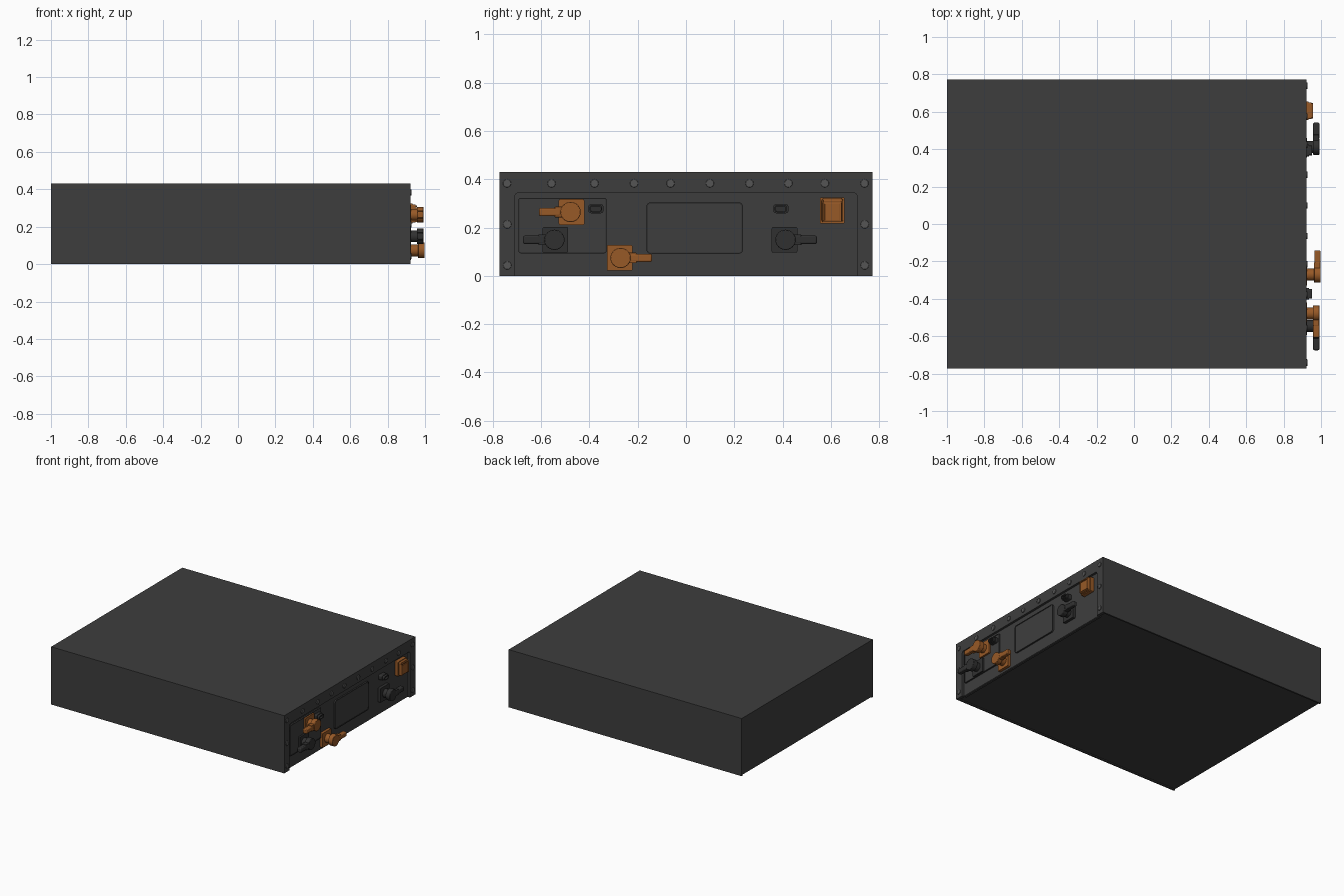
import bpy, bmesh, math

if "Cube" in bpy.data.objects:
    bpy.data.objects.remove(bpy.data.objects["Cube"])

def material(name, col):
    m = bpy.data.materials.new(name)
    m.diffuse_color = (*col, 1)
    m.use_nodes = True
    m.node_tree.nodes["Principled BSDF"].inputs["Base Color"].default_value = m.diffuse_color
    return m

DARK = material("dark_grey", (0.048, 0.048, 0.048))
BLACK = material("black", (0.03, 0.03, 0.03))
BOLT = material("bolt_grey", (0.09, 0.09, 0.09))
ORANGE = material("orange", (0.31, 0.1, 0.02))

def prism(name, pts, x0, x1, mat, bevel=0.0):
    """Extrude a (y, z) outline along x."""
    bm = bmesh.new()
    f = bm.faces.new([bm.verts.new((x0, y, z)) for y, z in pts])
    ext = bmesh.ops.extrude_face_region(bm, geom=[f])
    for v in ext["geom"]:
        if isinstance(v, bmesh.types.BMVert):
            v.co.x = x1
    bmesh.ops.recalc_face_normals(bm, faces=bm.faces)
    me = bpy.data.meshes.new(name)
    bm.to_mesh(me)
    bm.free()
    ob = bpy.data.objects.new(name, me)
    bpy.context.collection.objects.link(ob)
    me.materials.append(mat)
    if bevel:
        b = ob.modifiers.new("bevel", "BEVEL")
        b.width, b.segments, b.limit_method = bevel, 2, "ANGLE"
        b.angle_limit = math.radians(50)
    return ob

def rect(y0, y1, z0, z1, r=0.0, n=4):
    if r == 0:
        return [(y0, z0), (y1, z0), (y1, z1), (y0, z1)]
    pts = []
    for k, (y, z) in enumerate([(y1 - r, z1 - r), (y0 + r, z1 - r), (y0 + r, z0 + r), (y1 - r, z0 + r)]):
        for i in range(n + 1):
            a = math.pi / 2 * (k + i / n)
            pts.append((y + r * math.cos(a), z + r * math.sin(a)))
    return pts

def circle(y, z, r, n=24):
    return [(y + r * math.cos(2 * math.pi * i / n), z + r * math.sin(2 * math.pi * i / n)) for i in range(n)]

def smooth(ob):
    bpy.ops.object.select_all(action="DESELECT")
    bpy.context.view_layer.objects.active = ob
    ob.select_set(True)
    bpy.ops.object.shade_smooth_by_angle(angle=math.radians(35))

def ring(name, y0, y1, z0, z1, r, w, x0, x1, mat):
    """Thin raised outline following a rounded rectangle."""
    outer = rect(y0, y1, z0, z1, r)
    inner = rect(y0 + w, y1 - w, z0 + w, z1 - w, r - w)
    outer.append(outer[0])
    inner.append(inner[0])
    bm = bmesh.new()
    loops = [[bm.verts.new((x, y, z)) for y, z in p[:-1]]
             for x, p in ((x0, outer), (x1, outer), (x1, inner), (x0, inner))]
    n = len(loops[0])
    for k in range(4):
        a, b = loops[k], loops[(k + 1) % 4]
        for i in range(n):
            j = (i + 1) % n
            bm.faces.new((a[i], a[j], b[j], b[i]))
    bmesh.ops.recalc_face_normals(bm, faces=bm.faces)
    me = bpy.data.meshes.new(name)
    bm.to_mesh(me)
    bm.free()
    me.materials.append(mat)
    bpy.context.collection.objects.link(bpy.data.objects.new(name, me))

W, H, PX, FX = 0.772, 0.43, 0.905, 0.922

# Main case with shallow lips along the underside
prism("case", rect(-W, W, 0.008, H), -1, PX - 0.006, DARK)
for s, side in ((-1, "left"), (1, "right")):
    y = sorted((s * W, s * (W - 0.012)))
    prism("bottom_lip_" + side, rect(*y, 0, 0.008), -1, PX - 0.006, DARK)

# Front flange: arch around the recessed panel
arch = rect(-0.708, 0.708, -0.3, 0.344, 0.015)
arch_top = [p for p in arch if p[1] > 0]
frame = [(W, 0), (W, H), (-W, H), (-W, 0), (-0.708, 0)] + arch_top[::-1] + [(0.708, 0)]
prism("front_flange", frame, PX - 0.006, FX, DARK)

# Recessed panel with a rolled lower edge
prism("front_panel", rect(-0.708, 0.708, 0.004, 0.344), PX - 0.006, PX, DARK)
prism("panel_lower_edge", rect(-0.708, 0.708, 0.0, 0.012), PX - 0.02, PX - 0.003, DARK)

# Flange bolts
top_y = (-0.741, -0.557, -0.379, -0.215, -0.064, 0.099, 0.263, 0.424, 0.575, 0.739)
bolts = [(y, 0.383) for y in top_y] + [(s * 0.74, z) for s in (-1, 1) for z in (0.213, 0.043)]
for i, (y, z) in enumerate(bolts):
    smooth(prism(f"bolt_{i}", circle(y, z, 0.017, 16), FX - 0.002, FX + 0.006, BOLT, 0.002))

# Cover plates: left terminal plate and centre label plate
prism("terminal_plate", rect(-0.694, -0.329, 0.093, 0.323, 0.01), PX, PX + 0.008, DARK)
ring("terminal_plate_rim", -0.694, -0.329, 0.093, 0.323, 0.01, 0.005, PX, PX + 0.011, BLACK)
prism("centre_plate", rect(-0.164, 0.236, 0.091, 0.304, 0.018), PX, PX + 0.008, DARK)
ring("centre_plate_rim", -0.164, 0.236, 0.091, 0.304, 0.018, 0.006, PX, PX + 0.011, BLACK)

# Power connectors: square flange, neck, round head and side cable boot
def connector(name, y, z, d, mat, x1=0.992):
    h, xm = 0.053, x1 - 0.036
    c = y - d * 0.004
    prism(name + "_base", rect(c - h, c + h, z - h, z + h, 0.006), PX, FX + 0.004, mat)
    smooth(prism(name + "_neck", circle(y, z, 0.032), FX, xm, mat))
    smooth(prism(name + "_head", circle(y, z, 0.042), xm, x1, mat, 0.003))
    a, b = sorted((y, y + d * 0.066))
    prism(name + "_shoulder", rect(a, b, z - 0.022, z + 0.022), xm, x1 - 0.002, mat, 0.003)
    a, b = sorted((y + d * 0.04, y + d * 0.13))
    smooth(prism(name + "_boot", rect(a, b, z - 0.017, z + 0.017), xm + 0.002, x1 - 0.001, mat, 0.006))

connector("orange_connector_upper", -0.478, 0.264, -1, ORANGE)
connector("black_connector_left", -0.545, 0.149, -1, BLACK)
connector("orange_connector_lower", -0.271, 0.074, 1, ORANGE, 0.998)
connector("black_connector_right", 0.412, 0.149, 1, BLACK)

# Small signal sockets
for side, y in (("left", -0.373), ("right", 0.393)):
    smooth(prism(f"signal_socket_{side}", rect(y - 0.031, y + 0.031, 0.259, 0.296, 0.01), PX, 0.935, BLACK))
    ring(f"signal_socket_shell_{side}", y - 0.026, y + 0.026, 0.263, 0.292, 0.01, 0.006, 0.93, 0.952, BLACK)

# Orange service plug: flange, stepped body and grip ribs
prism("service_plug_flange", rect(0.555, 0.656, 0.217, 0.325, 0.005), PX, 0.932, ORANGE)
prism("service_plug_body", rect(0.562, 0.65, 0.222, 0.32, 0.008), 0.93, 0.95, ORANGE, 0.003)
prism("service_plug_grip", rect(0.574, 0.638, 0.228, 0.3), 0.948, 0.956, ORANGE, 0.003)
prism("service_plug_latch", rect(0.568, 0.644, 0.306, 0.314), 0.948, 0.957, ORANGE, 0.002)
for s in (-1, 1):
    y = 0.606 + s * 0.038
    prism("service_plug_rib", rect(y - 0.003, y + 0.003, 0.226, 0.304), 0.948, 0.957, ORANGE)
